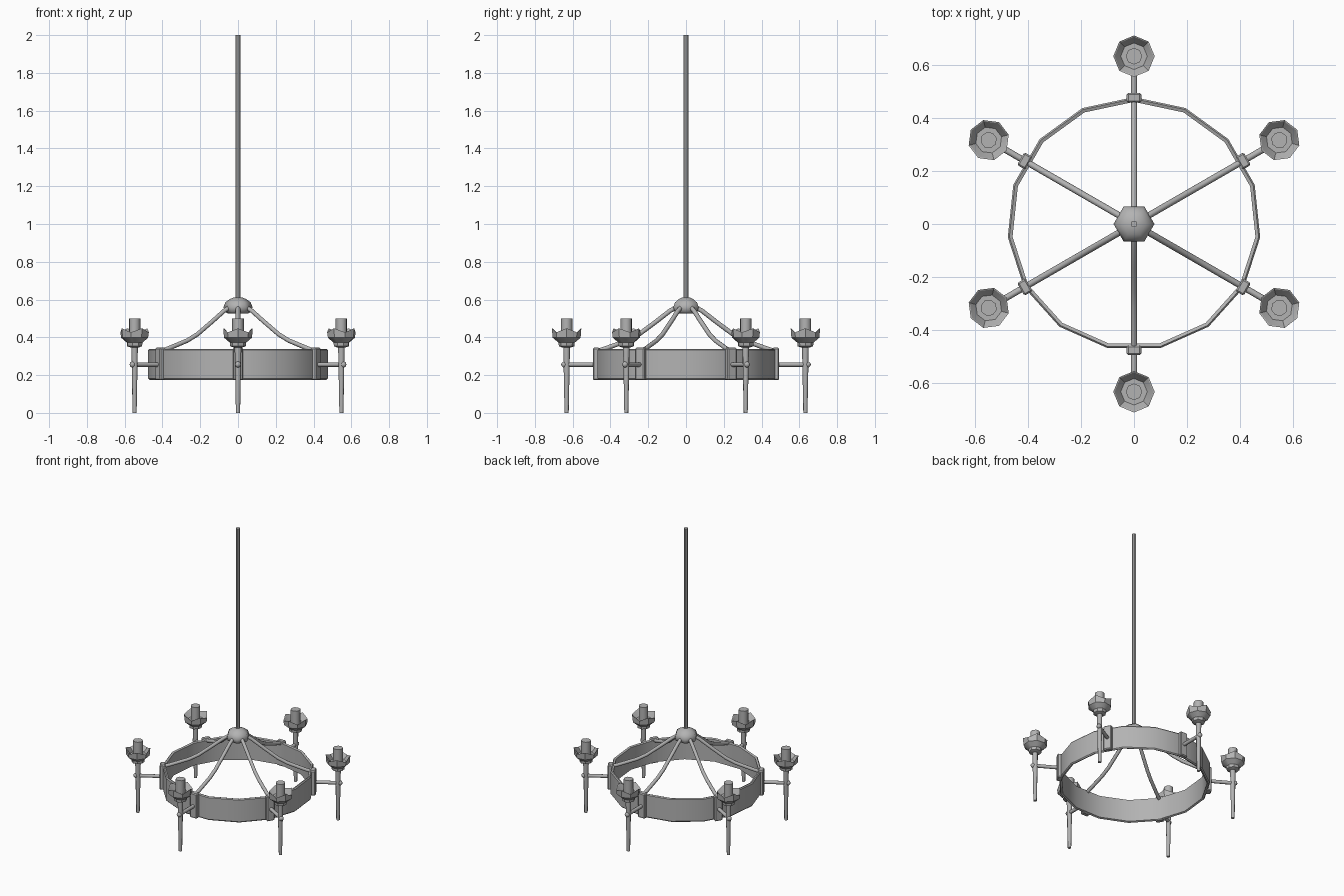
import bpy
import bmesh
from math import pi, sin, cos, radians
from mathutils import Matrix, Vector

if "Cube" in bpy.data.objects:
    bpy.data.objects.remove(bpy.data.objects["Cube"], do_unlink=True)

iron = bpy.data.materials.new("grey iron")
iron.use_nodes = True
GREY = (0.45, 0.45, 0.45, 1)
iron.diffuse_color = GREY
iron.node_tree.nodes["Principled BSDF"].inputs["Base Color"].default_value = GREY


def finish(name, bm, matrix=None, angle=32):
    """Turn a bmesh into a named, shaded object."""
    bmesh.ops.recalc_face_normals(bm, faces=bm.faces)
    mesh = bpy.data.meshes.new(name)
    bm.to_mesh(mesh)
    bm.free()
    mesh.materials.append(iron)
    obj = bpy.data.objects.new(name, mesh)
    bpy.context.collection.objects.link(obj)
    if matrix:
        obj.matrix_world = matrix
    bpy.ops.object.select_all(action='DESELECT')
    obj.select_set(True)
    bpy.context.view_layer.objects.active = obj
    bpy.ops.object.shade_smooth_by_angle(angle=radians(angle))
    return obj


def lathe(profile, sides, start=0.0, wave=None, closed=False):
    """Spin (radius, z) points; wave lowers every other vertex of one level."""
    bm = bmesh.new()
    rings = []
    for level, (r, z) in enumerate(profile):
        ring = []
        for i in range(sides):
            a = start + 2 * pi * i / sides
            drop = wave[level] * (i % 2) if wave else 0
            ring.append(bm.verts.new((r * cos(a), r * sin(a), z - drop)))
        rings.append(ring)
    pairs = list(zip(rings, rings[1:]))
    if closed:
        pairs.append((rings[-1], rings[0]))
    else:
        bm.faces.new(rings[0])
        bm.faces.new(rings[-1])
    for low, high in pairs:
        for i in range(sides):
            j = (i + 1) % sides
            bm.faces.new((low[i], low[j], high[j], high[i]))
    return bm


def tube(path, radius, sides=8):
    """Sweep a round section along a path in the xz plane."""
    bm = bmesh.new()
    pts = [Vector((x, 0, z)) for x, z in path]
    rings = []
    for k, p in enumerate(pts):
        t = (pts[min(k + 1, len(pts) - 1)] - pts[max(k - 1, 0)]).normalized()
        side = Vector((0, 1, 0))
        up = t.cross(side)
        rings.append([bm.verts.new(p + radius * (cos(2 * pi * i / sides) * side
                                                 + sin(2 * pi * i / sides) * up))
                      for i in range(sides)])
    for low, high in zip(rings, rings[1:]):
        for i in range(sides):
            j = (i + 1) % sides
            bm.faces.new((low[i], low[j], high[j], high[i]))
    bm.faces.new(rings[0])
    bm.faces.new(rings[-1])
    return bm


# Hanging pole and faceted hub
finish("pole", lathe([(0.013, 0.58), (0.013, 2.0)], 8, pi / 8))
finish("hub", lathe([(0.05, 0.525), (0.07, 0.535), (0.077, 0.56), (0.067, 0.585),
                     (0.045, 0.602), (0.02, 0.612)], 6), angle=65)

# Wide hoop with slightly rounded rims
hoop = [(0.46, 0.18), (0.472, 0.175), (0.478, 0.182),
        (0.478, 0.332), (0.472, 0.339), (0.46, 0.334)]
finish("hoop", lathe(hoop, 15, pi / 2, closed=True))

# Profiles for the lamps
stem = [(0.011, 0.0), (0.013, 0.1), (0.018, 0.36)]
cup = [(0.02, 0.345), (0.041, 0.353), (0.043, 0.372), (0.074, 0.398),
       (0.078, 0.448), (0.073, 0.446), (0.05, 0.405)]
rim_wave = [0, 0, 0, 0, 0.022, 0.022, 0]
strut = [(0.05, 0.56), (0.085, 0.54), (0.16, 0.482), (0.25, 0.415),
         (0.31, 0.383), (0.42, 0.343), (0.465, 0.328)]
REACH = 0.632

for n in range(6):
    turn = Matrix.Rotation(radians(30 + 60 * n), 4, 'Z')
    at_lamp = turn @ Matrix.Translation((REACH, 0, 0))
    tag = f"_{n + 1}"

    # Curved strut from hub to hoop
    finish("strut" + tag, tube(strut, 0.012), turn, 50)

    # Clamp around the hoop
    bm = bmesh.new()
    bmesh.ops.create_cube(bm, size=1)
    bmesh.ops.scale(bm, vec=(0.036, 0.055, 0.172), verts=bm.verts)
    bmesh.ops.bevel(bm, geom=bm.edges[:], offset=0.006, segments=1, affect='EDGES')
    finish("clamp" + tag, bm, turn @ Matrix.Translation((0.475, 0, 0.259)))

    # Horizontal arm with an end knob
    finish("arm" + tag, tube([(0.46, 0.256), (0.645, 0.256)], 0.012), turn, 50)
    bm = bmesh.new()
    bmesh.ops.create_uvsphere(bm, u_segments=8, v_segments=6, radius=0.016)
    finish("arm_knob" + tag, bm, turn @ Matrix.Translation((0.645, 0, 0.256)), 60)

    # Tapered stem, scalloped cup and candle
    finish("stem" + tag, lathe(stem, 8), at_lamp, 50)
    finish("cup" + tag, lathe(cup, 8, wave=rim_wave), at_lamp, 30)
    finish("candle" + tag, lathe([(0.031, 0.4), (0.031, 0.5)], 8), at_lamp, 50)
